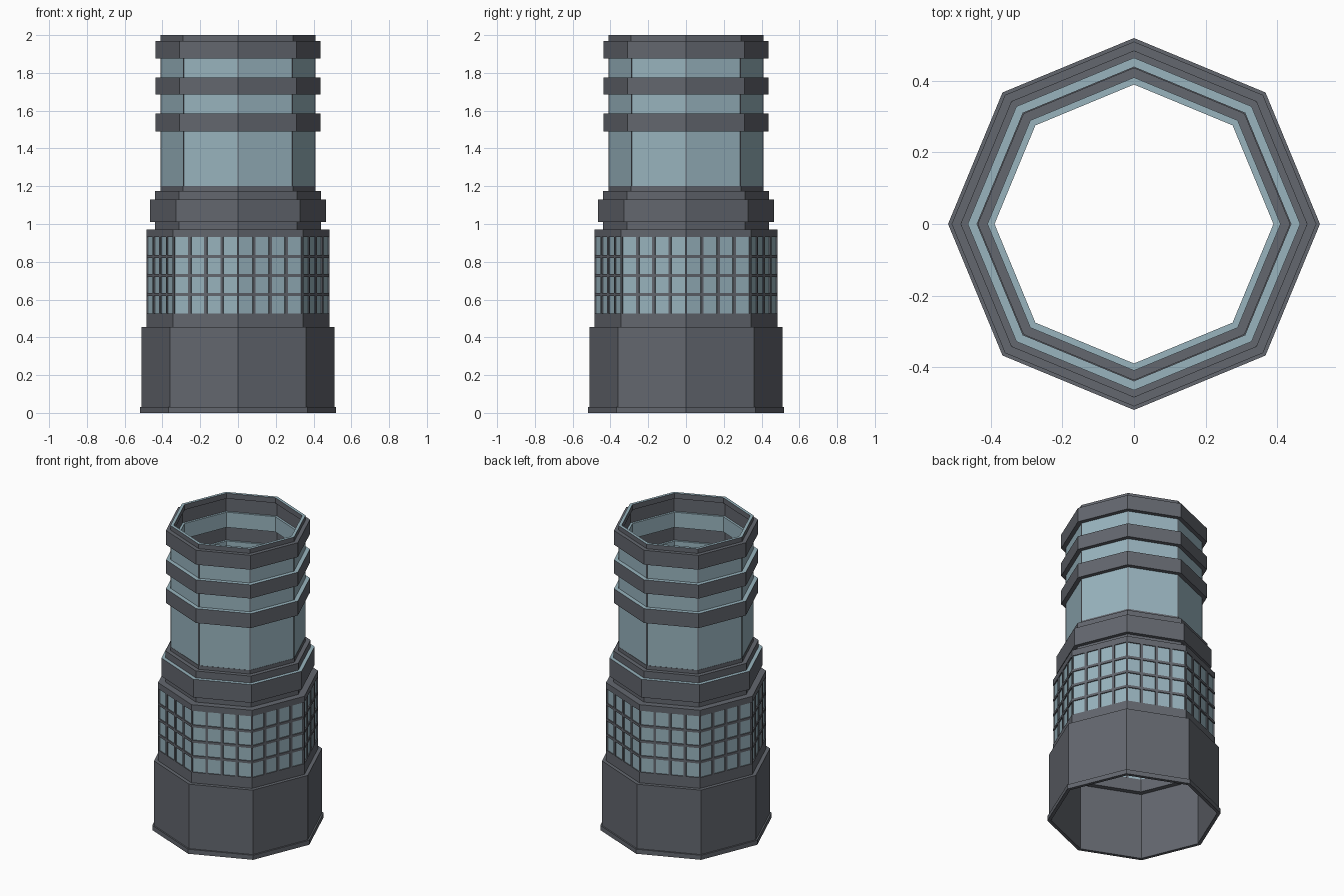
import bpy, bmesh, math
from mathutils import Matrix, Vector

if "Cube" in bpy.data.objects:
    bpy.data.objects.remove(bpy.data.objects["Cube"])

SIDES = 8
STEP = 2 * math.pi / SIDES
APO = math.cos(STEP / 2)          # corner radius -> flat face distance


def material(name, rgb):
    m = bpy.data.materials.new(name)
    m.diffuse_color = (*rgb, 1)
    m.use_nodes = True
    m.node_tree.nodes["Principled BSDF"].inputs["Base Color"].default_value = m.diffuse_color
    return m


DARK = material("dark grey metal", (0.125, 0.135, 0.157))
GLASS = material("pale blue glass", (0.315, 0.455, 0.515))


def finish(name, bm, mats):
    bmesh.ops.recalc_face_normals(bm, faces=bm.faces)
    me = bpy.data.meshes.new(name)
    bm.to_mesh(me)
    bm.free()
    for m in mats:
        me.materials.append(m)
    ob = bpy.data.objects.new(name, me)
    bpy.context.collection.objects.link(ob)
    return ob


def lathe(name, profile, mat, top_mat=None):
    """Revolve a closed (radius, z) outline into an octagonal tube.
    top_mat colours only the highest flat faces."""
    bm = bmesh.new()
    rings = []
    for k in range(SIDES):
        a = k * STEP
        rings.append([bm.verts.new((r * math.cos(a), r * math.sin(a), z)) for r, z in profile])
    n = len(profile)
    top = max(z for r, z in profile)
    for k in range(SIDES):
        p, q = rings[k], rings[(k + 1) % SIDES]
        for i in range(n):
            j = (i + 1) % n
            f = bm.faces.new((p[i], q[i], q[j], p[j]))
            if top_mat and profile[i][1] == top and profile[j][1] == top:
                f.material_index = 1
    return finish(name, bm, [mat] + ([top_mat] if top_mat else []))


def tube(name, outer, inner, z0, z1, mat, top_mat=None):
    return lathe(name, [(outer, z0), (outer, z1), (inner, z1), (inner, z0)], mat, top_mat)


def bars(name, places, width, depth, z0, z1, mat):
    """Upright bars: places = (angle, outer distance, sideways offset)."""
    bm = bmesh.new()
    for ang, dist, side in places:
        mtx = (Matrix.Rotation(ang, 4, 'Z')
               @ Matrix.Translation(Vector((dist - depth / 2, side, (z0 + z1) / 2)))
               @ Matrix.Diagonal((depth, width, z1 - z0, 1)))
        bmesh.ops.create_cube(bm, size=1, matrix=mtx)
    return finish(name, bm, [mat])


# Hollow base with foot rim and inward ledge
lathe("base", [(0.52, 0), (0.52, 0.03), (0.51, 0.03), (0.51, 0.455), (0.465, 0.455),
               (0.465, 0.44), (0.498, 0.44), (0.498, 0.0)], DARK)

# Windowed band: sill, glass, head
R = 0.485
tube("window_sill", R, 0.465, 0.45, 0.525, DARK)
tube("window_glass", R - 0.007, 0.467, 0.52, 0.935, GLASS)
lathe("window_head", [(R, 0.93), (R, 0.97), (0.42, 0.97), (0.42, 0.955),
                      (0.465, 0.955), (0.465, 0.93)], DARK)

# Window grid: three horizontal bars, three uprights per side, corner posts
for i in (1, 2, 3):
    z = 0.525 + 0.405 * i / 4
    tube(f"window_crossbar_{i}", R, 0.465, z - 0.008, z + 0.008, DARK)
face_w = 2 * R * math.sin(STEP / 2)
uprights = [((k + 0.5) * STEP, R * APO, face_w * c / 4)
            for k in range(SIDES) for c in (-1, 0, 1)]
bars("window_uprights", uprights, 0.016, 0.019, 0.525, 0.93, DARK)
bars("window_corner_posts", [(k * STEP, R - 0.001, 0) for k in range(SIDES)],
     0.011, 0.019, 0.525, 0.93, DARK)

# Stepped collar between band and tower
tube("collar_lower_neck", 0.44, 0.42, 0.965, 1.015, DARK)
tube("collar", 0.465, 0.42, 1.01, 1.13, DARK, GLASS)
tube("collar_upper_neck", 0.44, 0.40, 1.125, 1.175, DARK)
tube("tower_footing", 0.411, 0.39, 1.17, 1.2, DARK)

# Tower glass walls, with rings between them
T = 0.409
for i, (z0, z1) in enumerate([(1.2, 1.49), (1.585, 1.685), (1.775, 1.875)], 1):
    tube(f"tower_glass_{i}", T, 0.39, z0, z1, GLASS)
    bars(f"tower_corner_trim_{i}", [(k * STEP, T + 0.001, 0) for k in range(SIDES)],
         0.007, 0.006, z0, z1, DARK)
for i, (z0, z1) in enumerate([(1.49, 1.585), (1.685, 1.775), (1.875, 1.97)], 1):
    tube(f"tower_ring_{i}", 0.437, 0.405, z0, z1, DARK, GLASS if i < 3 else None)

# Top lip with pale rim
tube("top_lip", 0.41, 0.39, 1.965, 2.0, DARK, GLASS)
